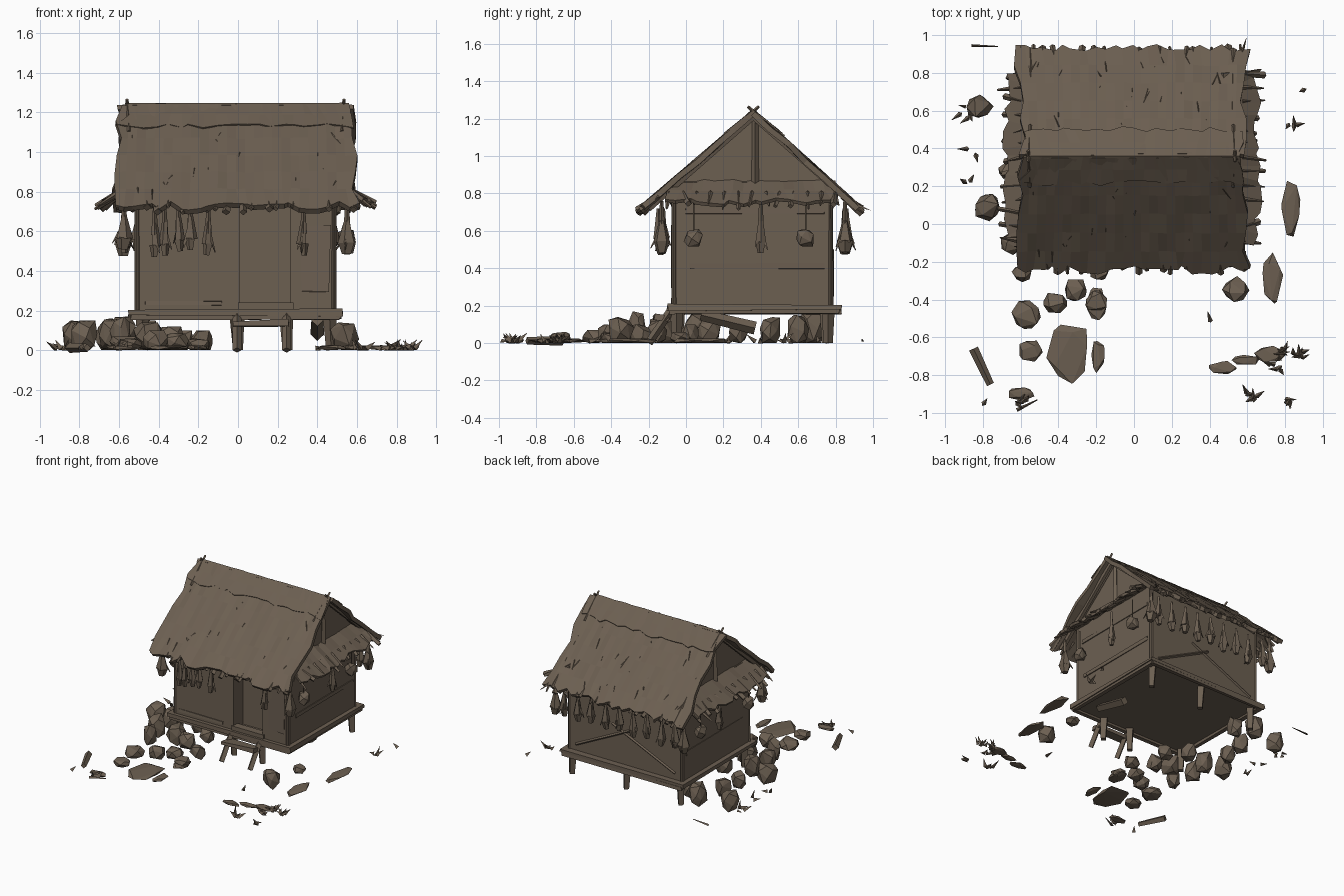
import bpy, bmesh, math, random
from mathutils import Vector, Matrix
random.seed(7)
R = random.uniform

mat = bpy.data.materials.new("weathered brown")
mat.diffuse_color = (0.150, 0.115, 0.083, 1)

def finish(name, bm, solid=0):
    bmesh.ops.recalc_face_normals(bm, faces=bm.faces)
    me = bpy.data.meshes.new(name)
    bm.to_mesh(me)
    bm.free()
    me.materials.append(mat)
    ob = bpy.data.objects.new(name, me)
    bpy.context.collection.objects.link(ob)
    if solid:
        m = ob.modifiers.new("thickness", 'SOLIDIFY')
        m.thickness, m.offset = solid, 0
    return ob

def box(name, x0, x1, y0, y1, z0, z1, jit=0.0):
    bm = bmesh.new()
    bmesh.ops.create_cube(bm, size=1)
    for v in bm.verts:
        v.co = Vector(((x0 + x1) / 2 + v.co.x * (x1 - x0), (y0 + y1) / 2 + v.co.y * (y1 - y0),
                       (z0 + z1) / 2 + v.co.z * (z1 - z0))) + Vector((R(-jit, jit), R(-jit, jit), R(-jit, jit)))
    return finish(name, bm)

def pole(name, a, b, r1, r2, seg=5):
    a, b = Vector(a), Vector(b)
    bm = bmesh.new()
    d = b - a
    bmesh.ops.create_cone(bm, cap_ends=True, segments=seg, radius1=r1, radius2=r2, depth=d.length)
    bm.transform(Matrix.Translation((a + b) / 2) @ d.to_track_quat('Z', 'Y').to_matrix().to_4x4())
    return finish(name, bm)

def rock(name, x, y, z0, sx, sy, h, n=14):
    # convex hull of points spread evenly on an ellipsoid, with jitter
    bm = bmesh.new()
    spin = R(0, 6)
    for i in range(n):
        z = 1 - (2 * i + 1) / n
        r, a = math.sqrt(1 - z * z) ** 0.6, spin + i * 2.4 + R(-.25, .25)
        k = R(0.88, 1.1)
        bm.verts.new((x + math.cos(a) * r * sx * k, y + math.sin(a) * r * sy * k,
                      z0 + max(0, min(h, (z * 0.62 + 0.5) * h * k))))
    res = bmesh.ops.convex_hull(bm, input=bm.verts)
    bmesh.ops.delete(bm, geom=[g for g in res["geom_interior"] if isinstance(g, bmesh.types.BMVert)], context='VERTS')
    return finish(name, bm)

def thatch(name, a, b, c, d, nu, nv, jag, side=0.015, noise=0.004, thick=0.012):
    # a-b is the upper edge, c-d the ragged lower edge
    a, b, c, d = map(Vector, (a, b, c, d))
    bm = bmesh.new()
    rows = []
    nrm = (b - a).cross(c - a).normalized()
    for j in range(nv + 1):
        t, row = j / nv, []
        for i in range(nu + 1):
            u = i / nu
            p = a.lerp(b, u).lerp(c.lerp(d, u), t) + nrm * R(-noise, noise)
            if j == nv:
                down = (c.lerp(d, u) - a.lerp(b, u)).normalized()
                p += down * R(-1, 1) * jag
                p += (b - a).normalized() * R(-0.4, 0.4) * (b - a).length / nu
            if i in (0, nu):
                p += (b - a).normalized() * R(-side, side)
            row.append(bm.verts.new(p))
        rows.append(row)
    for j in range(nv):
        for i in range(nu):
            bm.faces.new((rows[j][i], rows[j][i + 1], rows[j + 1][i + 1], rows[j + 1][i]))
    return finish(name, bm, thick)

# --- floor platform, beams and stilts
box("floor_platform", -0.55, 0.53, -0.10, 0.83, 0.175, 0.205, 0.006)
for y in (-0.09, 0.80):
    box("floor_beam", -0.54, 0.51, y, y + 0.03, 0.155, 0.18, 0.004)
for x in (-0.53, 0.49):
    box("side_beam", x, x + 0.03, -0.09, 0.82, 0.155, 0.18, 0.004)
for x, y in ((-0.48, -0.04), (0.0, -0.05), (0.25, -0.05), (-0.48, 0.75), (0.0, 0.75), (0.47, 0.76)):
    pole("stilt", (x, y, 0), (x + R(-.01, .01), y, 0.18), 0.025, 0.035, 4)
pole("slanted_brace", (0.40, 0.08, 0.15), (0.40, 0.37, 0.08), 0.03, 0.035, 4)

# --- door step
for x in (-0.005, 0.245):
    pole("step_rail", (x, -0.20, 0), (x, -0.07, 0.19), 0.022, 0.022, 4)
box("step_tread", -0.02, 0.26, -0.17, -0.09, 0.125, 0.15, 0.008)

# --- walls with a recessed doorway
box("front_wall_left", -0.515, 0.01, -0.07, -0.04, 0.2, 0.86)
box("front_wall_right", 0.265, 0.49, -0.07, -0.04, 0.2, 0.86)
box("door_lintel", 0.0, 0.28, -0.07, -0.04, 0.73, 0.86)
box("door_sill", 0.0, 0.28, -0.08, -0.02, 0.2, 0.24)
box("door_panel", 0.0, 0.28, 0.05, 0.07, 0.2, 0.86)
for x in (-0.01, 0.265):
    box("door_jamb", x, x + 0.02, -0.07, 0.06, 0.2, 0.8)
box("back_wall", -0.515, 0.49, 0.75, 0.78, 0.2, 0.86)
box("left_wall", -0.515, -0.485, -0.05, 0.77, 0.2, 0.86)
box("right_wall", 0.46, 0.49, -0.05, 0.77, 0.2, 0.86)
for x in (-0.505, 0.48):
    for y in (-0.06, 0.77):
        pole("corner_post", (x, y, 0.2), (x, y, 0.86), 0.018, 0.016, 4)

# --- wall boards
for x in (-0.516, 0.491):
    box("side_board", x - .004, x + .004, 0.02, 0.74, 0.395, 0.425, 0.004)
    box("upper_board", x - .004, x + .004, 0.00, 0.74, 0.69, 0.72, 0.004)
box("front_board", -0.47, -0.08, -0.075, -0.066, 0.225, 0.25, 0.004)
box("front_patch", 0.32, 0.46, -0.075, -0.066, 0.30, 0.63, 0.01)
pole("back_board", (-0.45, 0.78, 0.25), (0.10, 0.78, 0.5), 0.010, 0.010, 4)
pole("back_board", (0.42, 0.78, 0.25), (-0.05, 0.78, 0.48), 0.010, 0.010, 4)

# --- gable triangles with frame poles
for x, s in ((-0.50, -1), (0.475, 1)):
    bm = bmesh.new()
    bm.faces.new([bm.verts.new(p) for p in ((x, -0.06, 0.85), (x, 0.78, 0.85), (x, 0.36, 1.21))])
    finish("gable_wall", bm, 0.015)
    pole("gable_post", (x + s * .015, 0.37, 0.84), (x + s * .015, 0.37, 1.2), 0.02, 0.016, 4)
    for y in (-0.2, 0.92):
        pole("rake_pole", (x + s * .05, y, 0.72), (x + s * .04, 0.36, 1.21), 0.022, 0.02, 5)
    for k in (-1, 1):
        pole("crossed_ridge_stick", (x + s * .05, 0.36 - k * .16, 1.10), (x + s * .06, 0.36 + k * .03, 1.265), 0.014, 0.008, 4)

# --- thatched roof: main layer and ridge cap on both slopes
for y in (-0.235, 0.925):
    k = -1 if y < 0.36 else 1
    thatch("roof_thatch", (-0.595, 0.36, 1.228), (0.575, 0.36, 1.228), (-0.615, y, 0.718), (0.595, y, 0.718), 26, 6, 0.03, 0.025, 0.006, 0.03)
    thatch("ridge_cap", (-0.54, 0.36, 1.243), (0.54, 0.36, 1.243), (-0.59, 0.36 + k * .14, 1.13), (0.585, 0.36 + k * .14, 1.13), 20, 2, 0.02, 0.02, 0.003, 0.008)
    # loose straws lying on the slope
    for i in range(30):
        t, x = R(0.2, 0.9), R(-0.55, 0.53)
        p = Vector((x, 0.36 + (y - 0.36) * t, 1.24 - 0.51 * t))
        pole("loose_straw", p, p + Vector((R(-.05, .05), k * 0.06, -0.05)), 0.008, 0.001, 3)
    # overlapping clumps along the eaves
    for i in range(20):
        x = -0.6 + i * 0.062
        pole("eave_clump", (x, y - k * .09, 0.785), (x + R(-.02, .02), y + k * R(-.01, .03), R(0.69, 0.725)), 0.014, R(.006, .022), 4)
pole("ridge_pole", (-0.57, 0.36, 1.232), (0.56, 0.36, 1.232), 0.016, 0.014, 5)
pole("corner_straw", (0.57, 0.9, 0.74), (0.595, 0.985, 0.71), 0.012, 0.001, 3)

# --- side skirts of thatch under the gables
for s, x in ((-1, -0.49), (1, 0.47)):
    thatch("side_skirt", (x, -0.06, 0.865), (x, 0.78, 0.865), (x + s * .18, -0.10, 0.75), (x + s * .18, 0.82, 0.75), 16, 2, 0.03, 0.02, 0.006, 0.02)
    for i in range(13):
        y = -0.09 + i * 0.074
        pole("skirt_clump", (x + s * .10, y, 0.80), (x + s * R(.17, .235), y + R(-.03, .03), R(0.71, 0.745)), 0.018, R(.003, .02), 4)

# --- hanging dried bundles
def bundle(x, y, z=0.72, r=0.036, low=0.49):
    low += R(-0.01, 0.03)
    pole("bundle_string", (x, y, z), (x, y, low + 0.1), 0.009, 0.018, 4)
    pole("bundle_body", (x, y, low + 0.16), (x + R(-.01, .01), y, low + 0.045), 0.014, r, 5)
    pole("bundle_tip", (x, y, low + 0.05), (x + R(-.01, .01), y, low - 0.01), r, r * .55, 5)
    for _ in range(2):
        a = R(0, math.tau)
        pole("bundle_leaf", (x, y, low + .11), (x + math.cos(a) * r * 1.3, y + math.sin(a) * r * 1.3, low + R(0, .04)), .014, .003, 3)

for x in (-0.42, -0.37, -0.30, -0.24, -0.15, 0.33):
    bundle(x, R(-0.15, -0.12), r=0.027)
for i in range(9):
    bundle(-0.5 + i * 0.122, R(0.835, 0.86), r=0.034)
for x in (-0.575, 0.55):
    for y in (-0.13, 0.85):
        bundle(x, y, 0.76, 0.046)
    for y in (0.04, 0.64):
        pole("gourd_string", (x, y, 0.76), (x, y, 0.58), 0.005, 0.005, 3)
        rock("hanging_gourd", x, y, 0.515, 0.045, 0.05, 0.095)
    bundle(x, 0.4, 0.76, 0.03)

# --- boulders: x, y, radius, height
for x, y, r, h in ((-0.82, 0.62, .07, .15), (-0.78, 0.09, .07, .15), (-0.59, -0.26, .055, .17), (-0.57, -0.48, .08, .07),
                   (-0.42, -0.42, .065, .10), (-0.31, -0.35, .065, .09), (-0.20, -0.41, .06, .06), (-0.55, -0.67, .065, .06),
                   (-0.64, 0.45, .065, .14), (-0.66, 0.28, .06, .13), (-0.58, 0.68, .07, .17), (-0.62, 0.05, .07, .16),
                   (-0.64, -0.10, .07, .16), (-0.45, -0.12, .075, .14), (-0.33, -0.16, .065, .12), (-0.18, -0.24, .06, .10),
                   (-0.42, 0.12, .07, .12), (-0.28, 0.02, .06, .10), (-0.46, 0.60, .06, .15), (0.54, -0.35, .07, .14),
                   (0.56, -0.03, .05, .06)):
    rock("boulder", x, y, 0, r, r * R(.85, 1.1), h, 16)

# --- flat paving slabs: x, y, half sizes
for x, y, sx, sy in ((-0.35, -0.67, .125, .17), (-0.19, -0.70, .04, .085), (-0.20, -0.42, .065, .10), (0.73, -0.29, .06, .14),
                     (0.83, 0.08, .05, .17), (0.72, -0.69, .09, .045), (0.47, -0.76, .08, .035), (0.59, -0.72, .08, .03),
                     (-0.60, -0.90, .08, .035)):
    rock("flat_slab", x, y, 0, sx, sy, 0.025, 12)
pole("fallen_plank", (-0.85, -0.66, 0.012), (-0.76, -0.85, 0.012), 0.026, 0.02, 4)

# --- grass tufts and small chips scattered on the ground
for x, y, n in ((0.78, -0.67, 12), (0.87, -0.69, 7), (0.75, -0.76, 5), (0.62, -0.91, 7), (0.80, -0.92, 4), (0.83, 0.53, 4),
                (0.9, 0.70, 1), (-0.6, -0.93, 5), (-0.87, 0.23, 2), (-0.85, 0.38, 2), (-0.77, -0.95, 1), (0.43, -0.52, 1), (-0.89, 0.58, 3)):
    for _ in range(n):
        a, l = R(0, math.tau), R(0.04, 0.085)
        p = Vector((x + R(-.03, .03), y + R(-.02, .02), 0.006))
        pole("grass_blade", p, p + Vector((math.cos(a) * l * .7, math.sin(a) * l * .7, R(0.005, 0.05))), 0.016, 0.001, 3)
pole("ground_straw", (-0.86, 0.945, 0.012), (-0.72, 0.94, 0.02), 0.008, 0.003, 3)
pole("ground_straw", (-0.62, -0.985, 0.01), (-0.51, -0.93, 0.01), 0.012, 0.003, 3)
pole("ground_straw", (0.89, -0.71, 0.01), (0.93, -0.69, 0.05), 0.012, 0.001, 3)
pole("ground_straw", (-0.89, 0.62, 0.01), (-0.93, 0.63, 0.01), 0.012, 0.001, 3)
